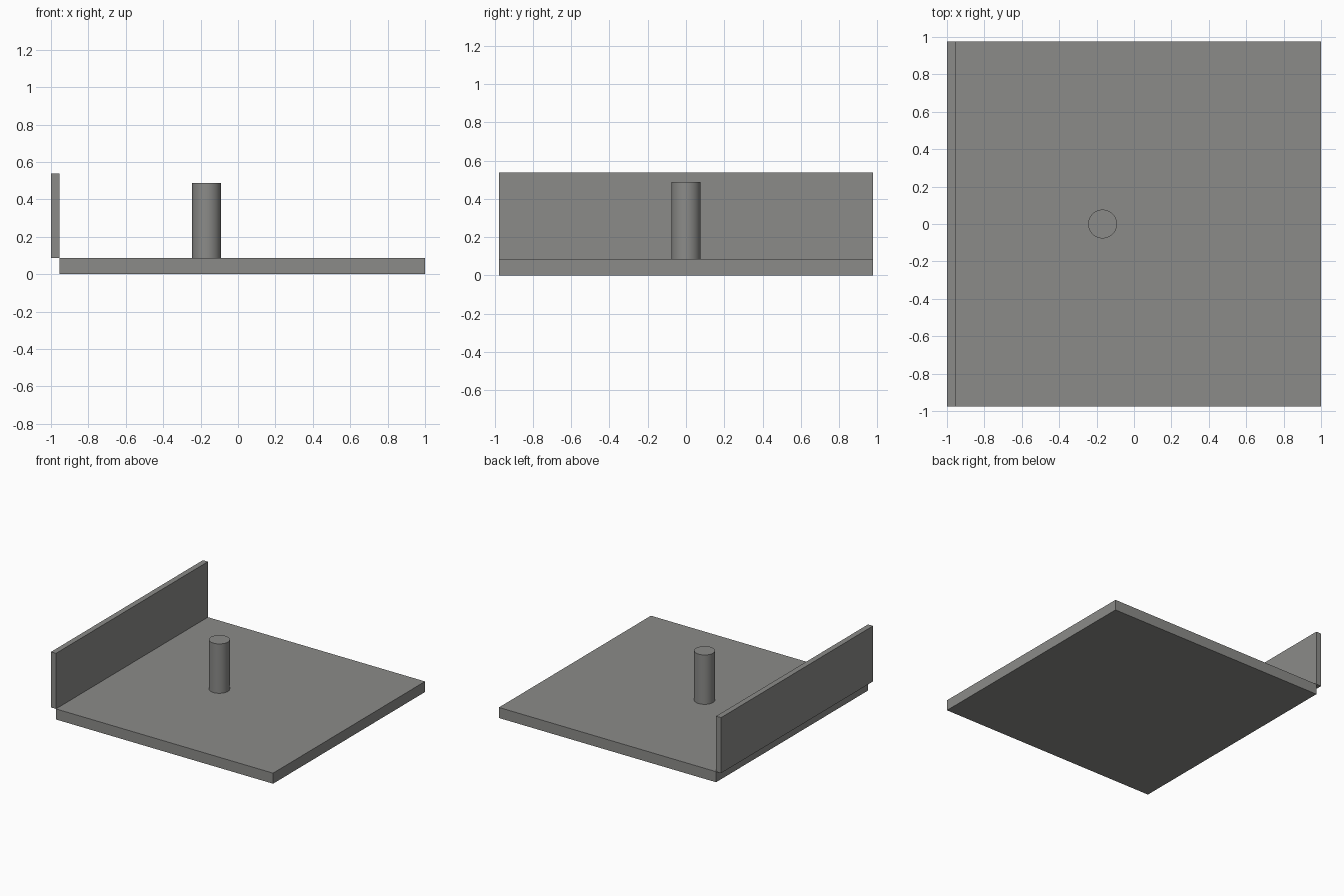
import bpy, math

if "Cube" in bpy.data.objects:
    bpy.data.objects.remove(bpy.data.objects["Cube"])

mat = bpy.data.materials.new("warm grey")
mat.diffuse_color = (0.26, 0.26, 0.25, 1)
mat.use_nodes = True
mat.node_tree.nodes["Principled BSDF"].inputs["Base Color"].default_value = mat.diffuse_color


def box(name, lo, hi):
    bpy.ops.mesh.primitive_cube_add(size=1, location=[(a + b) / 2 for a, b in zip(lo, hi)])
    o = bpy.context.object
    o.name = name
    o.scale = [b - a for a, b in zip(lo, hi)]
    bpy.ops.object.transform_apply(location=False, rotation=False, scale=True)
    o.data.materials.append(mat)


SLAB_TOP, HALF, INNER = 0.086, 0.977, -0.955

# Floor slab, and the wall that sits just outside its left edge
box("floor_slab", (INNER, -HALF, 0), (1, HALF, SLAB_TOP))
box("side_wall", (-1, -HALF, SLAB_TOP), (INNER, HALF, 0.538))

# Round post standing on the slab
bpy.ops.mesh.primitive_cylinder_add(vertices=64, radius=0.077, depth=0.488 - SLAB_TOP,
                                    location=(-0.168, 0, (0.488 + SLAB_TOP) / 2))
post = bpy.context.object
post.name = "post"
post.data.materials.append(mat)
bpy.ops.object.shade_smooth_by_angle(angle=math.radians(30))
